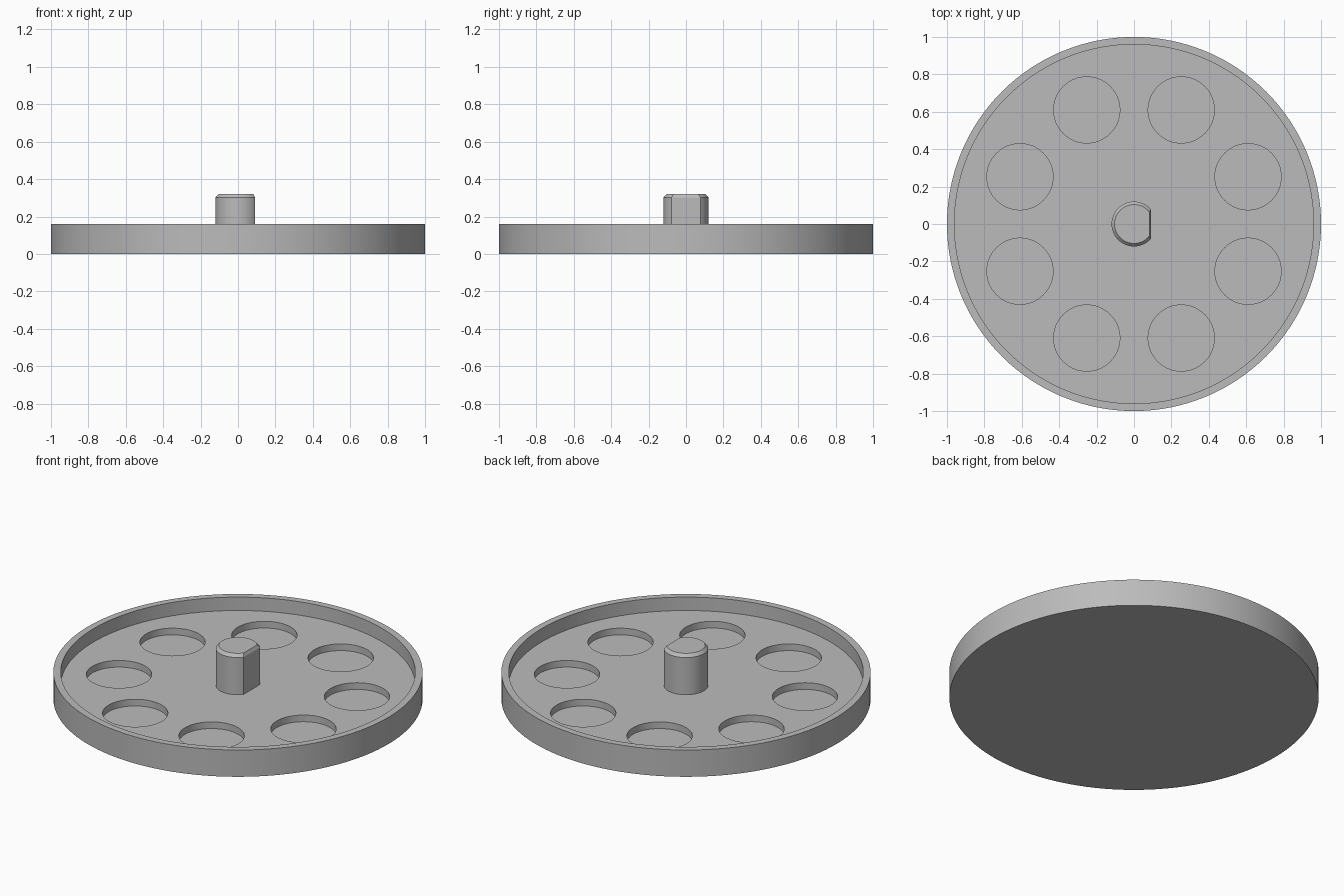
import bpy
import bmesh
from math import cos, sin, pi, radians
from mathutils import Vector

cube = bpy.data.objects.get("Cube")
if cube:
    bpy.data.objects.remove(cube, do_unlink=True)

grey = bpy.data.materials.new("plain grey")
grey.use_nodes = True
colour = (0.5, 0.5, 0.5, 1)
grey.diffuse_color = colour
grey.node_tree.nodes["Principled BSDF"].inputs["Base Color"].default_value = colour


def finish(bm, name):
    """Turn a bmesh into a grey object."""
    bmesh.ops.recalc_face_normals(bm, faces=bm.faces)
    mesh = bpy.data.meshes.new(name)
    bm.to_mesh(mesh)
    bm.free()
    mesh.materials.append(grey)
    obj = bpy.data.objects.new(name, mesh)
    bpy.context.collection.objects.link(obj)
    return obj


def turned(bm, profile, sides, centre=(0, 0)):
    """Closed solid of rings from (radius, height) pairs, capped at both ends."""
    rings = []
    for r, z in profile:
        rings.append([bm.verts.new((centre[0] + r * cos(2 * pi * i / sides),
                                    centre[1] + r * sin(2 * pi * i / sides), z))
                      for i in range(sides)])
    for low, high in zip(rings, rings[1:]):
        for i in range(sides):
            j = (i + 1) % sides
            bm.faces.new((low[i], low[j], high[j], high[i]))
    bm.faces.new(rings[0][::-1])
    bm.faces.new(rings[-1])


def smooth(obj):
    bpy.ops.object.select_all(action="DESELECT")
    obj.select_set(True)
    bpy.context.view_layer.objects.active = obj
    bpy.ops.object.shade_smooth_by_angle(angle=radians(25))


# Dish with a raised rim
RIM, FLOOR, POCKET = 0.16, 0.08, 0.04
bm = bmesh.new()
turned(bm, [(1, 0), (1, RIM), (0.96, RIM), (0.96, FLOOR)], 128)
dish = finish(bm, "dish")

# Eight round pockets sunk into the floor
bm = bmesh.new()
for k in range(8):
    a = radians(22.5 + 45 * k)
    turned(bm, [(0.177, POCKET), (0.177, RIM)], 64, (0.66 * cos(a), 0.66 * sin(a)))
cutter = finish(bm, "pocket_cutter")
cutter.hide_render = True

cut = dish.modifiers.new("pockets", "BOOLEAN")
cut.operation = "DIFFERENCE"
cut.solver = "EXACT"
cut.object = cutter
bpy.context.view_layer.objects.active = dish
bpy.ops.object.modifier_apply(modifier=cut.name)
bpy.data.objects.remove(cutter, do_unlink=True)
smooth(dish)

# Centre pin with a chamfered top and a flat on its left side
bm = bmesh.new()
turned(bm, [(0.12, FLOOR), (0.12, 0.302), (0.104, 0.32)], 64)
for point, normal in (((0.091, 0, 0), (1, 0, 0)),
                      ((0.091, 0, 0.302), (0.018, 0, 0.009))):
    geom = bm.verts[:] + bm.edges[:] + bm.faces[:]
    result = bmesh.ops.bisect_plane(bm, geom=geom, plane_co=point,
                                    plane_no=Vector(normal).normalized(),
                                    clear_outer=True)
    edges = [e for e in result["geom_cut"]
             if isinstance(e, bmesh.types.BMEdge) and e.is_boundary]
    bmesh.ops.holes_fill(bm, edges=edges, sides=0)
smooth(finish(bm, "centre_pin"))
